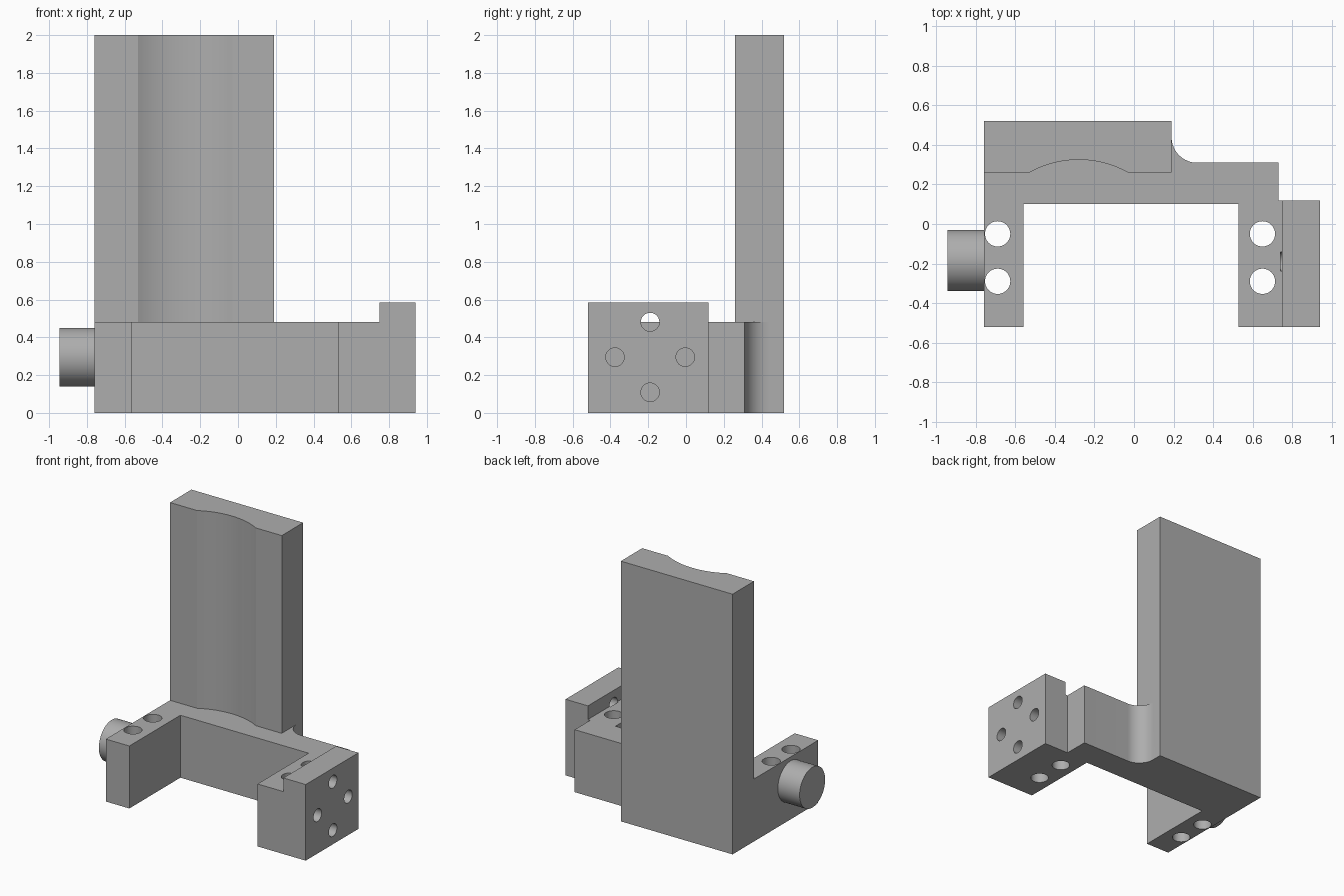
import bpy
import bmesh
import math
from mathutils import Matrix, Vector

cube = bpy.data.objects.get("Cube")
if cube:
    bpy.data.objects.remove(cube, do_unlink=True)

grey = bpy.data.materials.new("plain grey")
grey.use_nodes = True
grey.diffuse_color = (0.42, 0.42, 0.42, 1)
grey.node_tree.nodes["Principled BSDF"].inputs["Base Color"].default_value = grey.diffuse_color


def add_object(name, bm):
    bmesh.ops.recalc_face_normals(bm, faces=bm.faces)
    mesh = bpy.data.meshes.new(name)
    bm.to_mesh(mesh)
    bm.free()
    mesh.materials.append(grey)
    obj = bpy.data.objects.new(name, mesh)
    bpy.context.collection.objects.link(obj)
    return obj


def extrude_profile(name, points, height):
    """Raise a closed plan outline from the floor to a height."""
    bm = bmesh.new()
    face = bm.faces.new([bm.verts.new((x, y, 0)) for x, y in points])
    raised = bmesh.ops.extrude_face_region(bm, geom=[face])["geom"]
    verts = [v for v in raised if isinstance(v, bmesh.types.BMVert)]
    bmesh.ops.translate(bm, verts=verts, vec=(0, 0, height))
    return add_object(name, bm)


def rod(bm, start, end, radius, sides=48):
    """Add a capped cylinder between two points."""
    a, b = Vector(start), Vector(end)
    turn = (b - a).to_track_quat("Z", "Y").to_matrix().to_4x4()
    bmesh.ops.create_cone(bm, cap_ends=True, segments=sides, radius1=radius,
                          radius2=radius, depth=(b - a).length,
                          matrix=Matrix.Translation((a + b) / 2) @ turn)


def arc(cx, cy, radius, start, end, steps):
    angles = [math.radians(start + (end - start) * i / steps) for i in range(steps + 1)]
    return [(cx + radius * math.cos(t), cy + radius * math.sin(t)) for t in angles]


def combine(target, tool, operation):
    mod = target.modifiers.new(operation, "BOOLEAN")
    mod.operation = operation
    mod.solver = "EXACT"
    mod.object = tool
    select(target)
    bpy.ops.object.modifier_apply(modifier=mod.name)
    bpy.data.objects.remove(tool, do_unlink=True)


def select(obj):
    bpy.ops.object.select_all(action="DESELECT")
    obj.select_set(True)
    bpy.context.view_layer.objects.active = obj


# U-shaped base with a rounded inside corner at the back
base = extrude_profile("bracket_body", [(-0.76, 0.52), (0.19, 0.52)]
                       + arc(0.32, 0.44, 0.13, 180, 270, 16)
                       + [(0.73, 0.31), (0.73, 0.12), (0.94, 0.12), (0.94, -0.52),
                          (0.53, -0.52), (0.53, 0.10), (-0.56, 0.10), (-0.56, -0.52),
                          (-0.76, -0.52)], 0.48)

# Tall back panel with a shallow round channel in its front
half, sag = 0.25, 0.065
radius = (half ** 2 + sag ** 2) / (2 * sag)
spread = math.degrees(math.asin(half / radius))
panel = extrude_profile("back_panel", [(0.19, 0.52), (-0.76, 0.52), (-0.76, 0.26)]
                        + arc(-0.28, 0.26 + sag - radius, radius, 90 + spread, 90 - spread, 24)
                        + [(0.19, 0.26)], 2.0)
combine(base, panel, "UNION")

# Raised outer plate on the left arm
plate = extrude_profile("side_plate", [(0.75, -0.52), (0.94, -0.52), (0.94, 0.12), (0.75, 0.12)], 0.585)
combine(base, plate, "UNION")

# Vertical through holes in both arms
bm = bmesh.new()
for x in (-0.69, 0.65):
    for y in (-0.05, -0.29):
        rod(bm, (x, y, -0.1), (x, y, 0.6), 0.064)
combine(base, add_object("arm_hole_cutter", bm), "DIFFERENCE")

# Ring of four blind holes in the outer plate
bm = bmesh.new()
for i in range(4):
    t = i * math.pi / 2
    y, z = -0.19 + 0.186 * math.cos(t), 0.295 + 0.186 * math.sin(t)
    rod(bm, (0.742, y, z), (1.0, y, z), 0.049, 32)
combine(base, add_object("plate_hole_cutter", bm), "DIFFERENCE")

# Round boss on the right arm
bm = bmesh.new()
rod(bm, (-0.945, -0.185, 0.295), (-0.76, -0.185, 0.295), 0.155, 64)
boss = add_object("side_boss", bm)

for obj in (base, boss):
    select(obj)
    bpy.ops.object.shade_smooth_by_angle(angle=math.radians(20))
